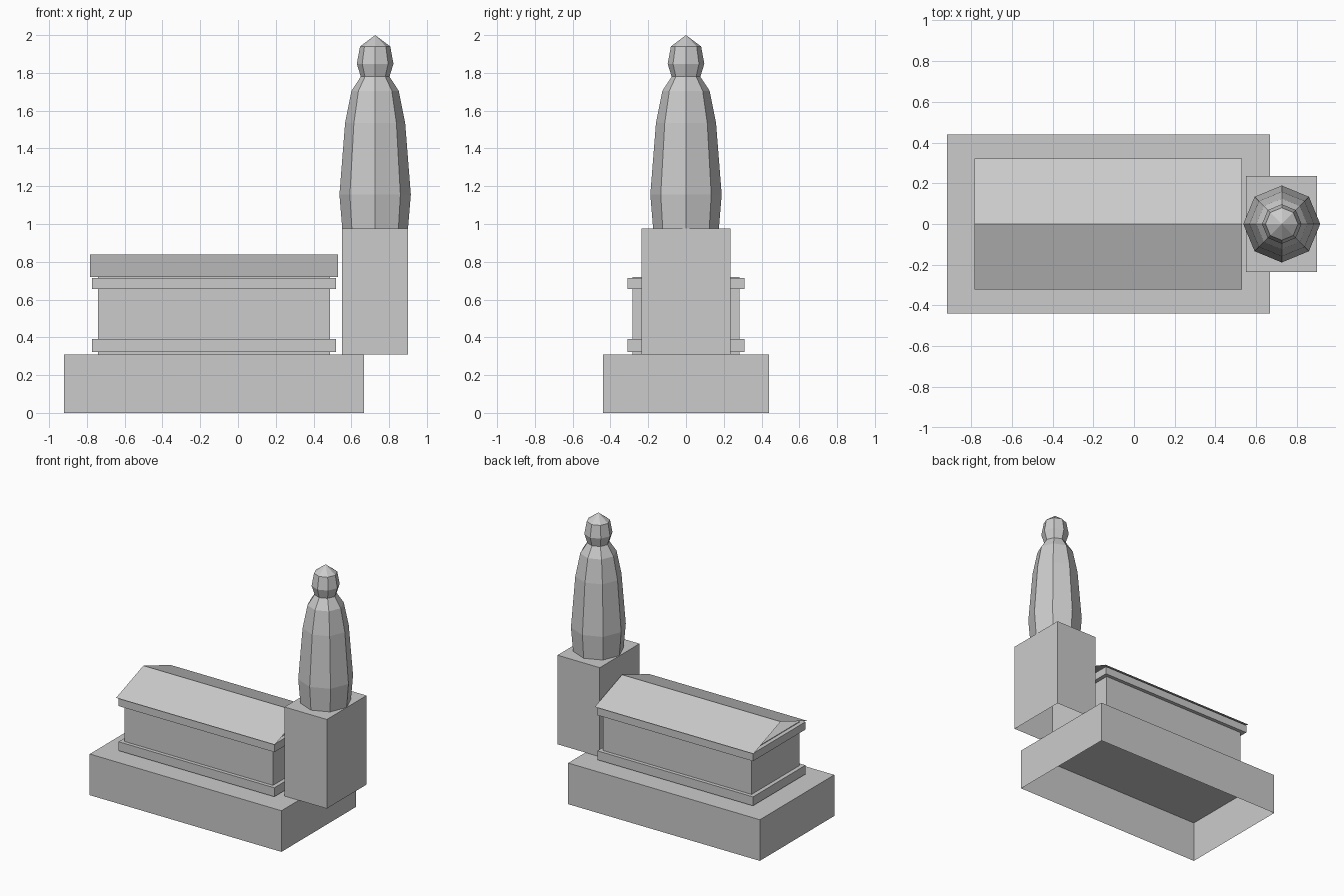
import bpy, math

if "Cube" in bpy.data.objects:
    bpy.data.objects.remove(bpy.data.objects["Cube"])


def add_mesh(name, verts, faces):
    mesh = bpy.data.meshes.new(name)
    mesh.from_pydata(verts, [], faces)
    mesh.update()
    obj = bpy.data.objects.new(name, mesh)
    bpy.context.collection.objects.link(obj)
    return obj


def block(name, x0, x1, half_y, z0, z1, bottom=False):
    """Box symmetric about y = 0, open underneath unless bottom is set."""
    verts = [(x, y, z) for z in (z0, z1)
             for x, y in ((x0, -half_y), (x1, -half_y), (x1, half_y), (x0, half_y))]
    faces = [(i, (i + 1) % 4, (i + 1) % 4 + 4, i + 4) for i in range(4)]
    faces.append((4, 5, 6, 7))
    if bottom:
        faces.append((3, 2, 1, 0))
    return add_mesh(name, verts, faces)


def lathe(name, cx, profile, tip_z, sides=8):
    """Faceted turned shape closed by a point, open underneath."""
    verts = [(cx + r * math.cos(math.tau * i / sides), r * math.sin(math.tau * i / sides), z)
             for r, z in profile for i in range(sides)]
    verts.append((cx, 0, tip_z))
    faces = []
    for ring in range(len(profile)):
        a = ring * sides
        for i in range(sides):
            j = (i + 1) % sides
            if ring < len(profile) - 1:
                faces.append((a + i, a + j, a + sides + j, a + sides + i))
            else:
                faces.append((a + i, a + j, len(verts) - 1))
    return add_mesh(name, verts, faces)


# Plinth and tomb chest
block("plinth", -0.92, 0.668, 0.44, 0.0, 0.308)
block("chest", -0.742, 0.488, 0.283, 0.308, 0.72)

# Moulding bands around the chest
for name, z0, z1 in (("lower_band", 0.323, 0.39), ("upper_band", 0.657, 0.715)):
    block(name, -0.772, 0.518, 0.31, z0, z1, bottom=True)

# Gabled lid: two thin slopes, open at the ends
x0, x1, eave, ridge = -0.784, 0.53, 0.72, 0.838
add_mesh("gabled_lid",
         [(x0, -0.322, eave), (x1, -0.322, eave), (x1, 0, ridge),
          (x0, 0, ridge), (x1, 0.322, eave), (x0, 0.322, eave)],
         [(0, 1, 2, 3), (3, 2, 4, 5)])

# Pedestal overhanging the plinth
block("pedestal", 0.55, 0.90, 0.235, 0.308, 0.975)

# Octagonal figure: robe, shoulders, neck, head
lathe("statue", 0.726,
      [(0.174, 0.975), (0.189, 1.155), (0.159, 1.535), (0.125, 1.705),
       (0.076, 1.78), (0.097, 1.848), (0.08, 1.94)], 2.0)
